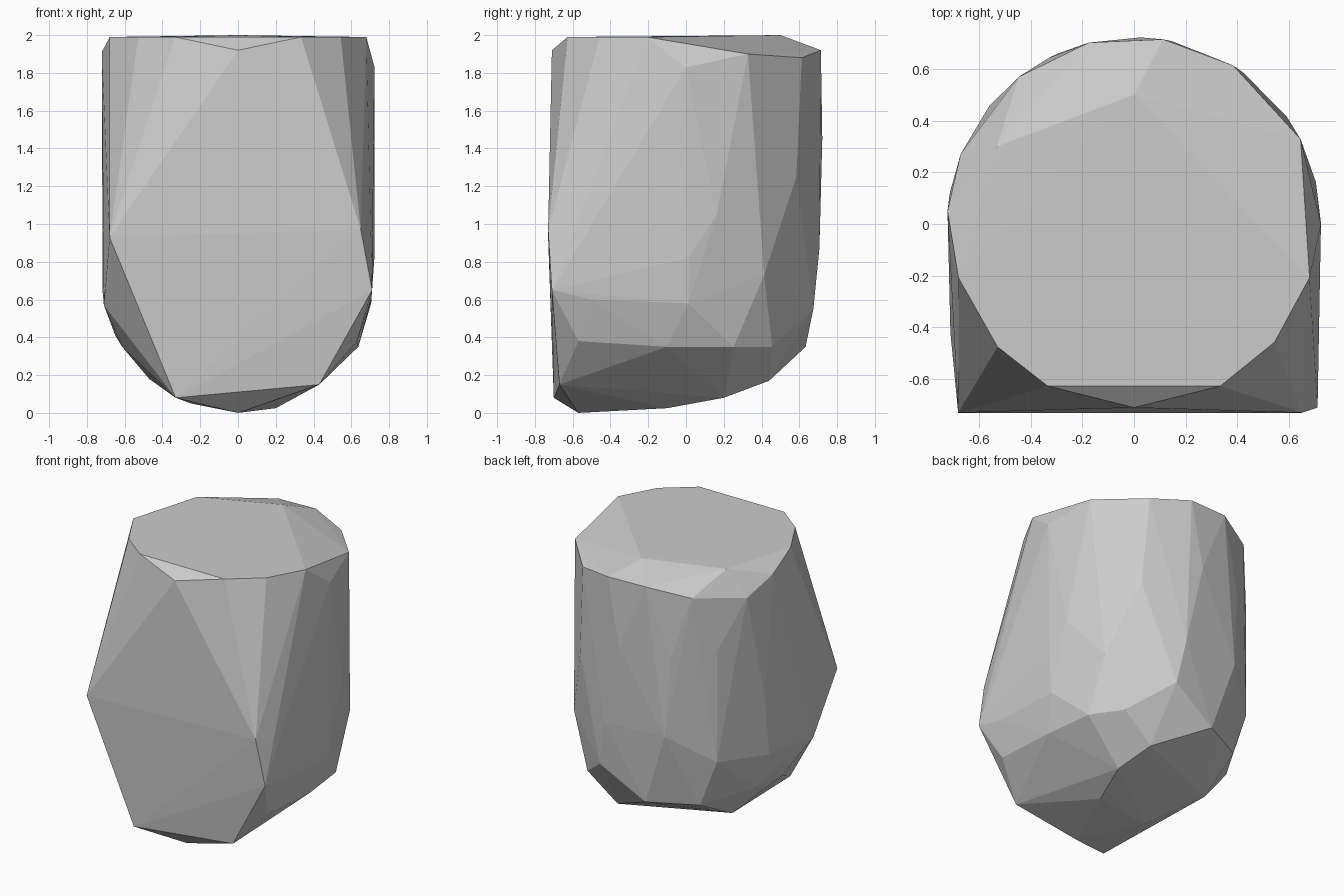
import bpy
import bmesh
from math import cos, sin, radians
from mathutils import Vector

default_cube = bpy.data.objects.get("Cube")
if default_cube:
    bpy.data.objects.remove(default_cube, do_unlink=True)


def make_material(name, colour):
    material = bpy.data.materials.new(name)
    material.use_nodes = True
    material.diffuse_color = colour
    material.node_tree.nodes["Principled BSDF"].inputs["Base Color"].default_value = colour
    return material


def around(radius, angle_height_pairs):
    """Corner points on an upright cylinder, from angle in degrees and height."""
    return [Vector((radius * cos(radians(angle)), radius * sin(radians(angle)), height))
            for angle, height in angle_height_pairs]


def level(radius, height, angles):
    """Corner points on one horizontal circle."""
    return around(radius, [(angle, height) for angle in angles])


# Flat crown: front half of the rim, then the two inner corners of the rear bevel
crown = level(0.71, 1.99, (-17, -40, -62, -118, -138, -163))
crown += [Vector((0, 0.5, 2)), Vector((-0.53, 0.3, 1.99))]

# Shoulder corners just below the crown
shoulder = around(0.723, [(0, 1.83), (27, 1.9), (58, 1.88), (81, 1.92), (104, 1.92),
                          (128, 1.86), (158, 1.81), (176, 1.91)])
shoulder += [Vector((0, -0.71, 1.92))]

# Rounded sides and back, with uneven chiselled facets
flanks = around(0.722, [(13, 1.05), (1, 0.82), (35, 0.73), (54, 1.25), (78, 0.87),
                        (88, 1.45), (114, 0.87), (117, 1.43), (141, 1.47), (141, 0.68),
                        (170, 1.04), (173, 0.64)])
flanks += around(0.705, [(1, 0.58), (73, 0.55)])

# Lower edge where the sides turn under
turn = level(0.645, 0.35, (-9, 23, 45, 101, 133, 198))
turn += around(0.667, [(167, 0.41)])

# Broad flat front with projecting corners
front = [Vector(p) for p in (
    (-0.68, -0.73, 0.93), (0.65, -0.73, 0.97), (0.71, -0.71, 0.65),
    (-0.33, -0.7, 0.08), (0.43, -0.67, 0.15),
    (0.705, -0.5, 0.6), (0.63, -0.57, 0.38), (-0.71, -0.42, 0.57))]

# Underside, lowest near the front and rising to the back
underside = [Vector(p) for p in (
    (0, -0.57, 0), (0.2, -0.1, 0.025), (-0.25, -0.2, 0.05),
    (0.3, 0.2, 0.08), (0.23, 0.44, 0.17), (-0.47, 0.15, 0.18))]

# Wrap all corner groups in one faceted convex block
bm = bmesh.new()
for group in (crown, shoulder, flanks, turn, front, underside):
    for corner in group:
        bm.verts.new(corner)
hull = bmesh.ops.convex_hull(bm, input=list(bm.verts))
loose = [v for v in bm.verts if not v.link_faces]
bmesh.ops.delete(bm, geom=loose, context="VERTS")
bmesh.ops.recalc_face_normals(bm, faces=list(bm.faces))

mesh = bpy.data.meshes.new("faceted_stone")
bm.to_mesh(mesh)
bm.free()
mesh.materials.append(make_material("stone grey", (0.6, 0.6, 0.6, 1)))
stone = bpy.data.objects.new("faceted_stone", mesh)
bpy.context.collection.objects.link(stone)
